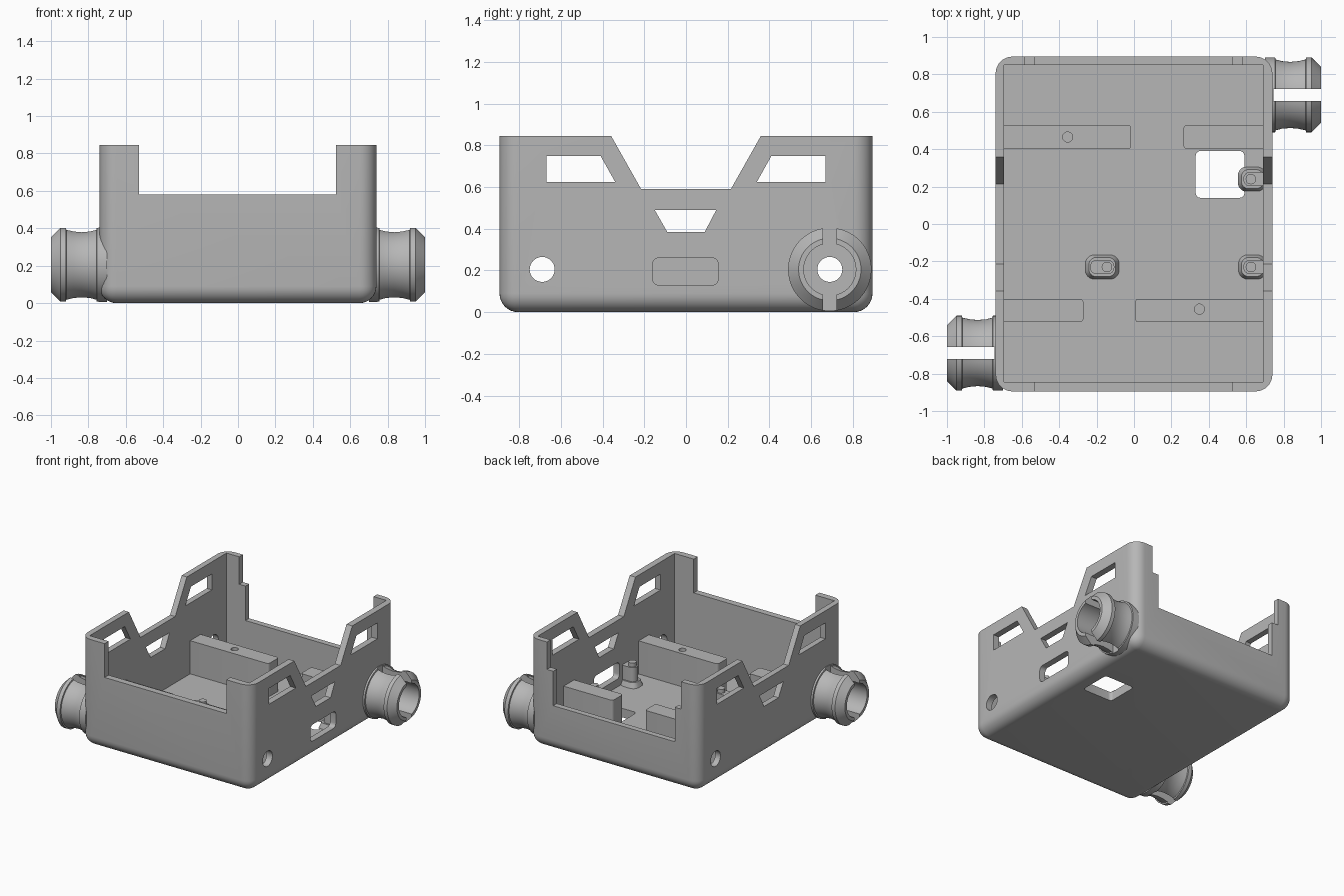
import bpy, bmesh, math
from mathutils import Matrix, Vector

if "Cube" in bpy.data.objects:
    bpy.data.objects.remove(bpy.data.objects["Cube"], do_unlink=True)

grey = bpy.data.materials.new("plain grey")
grey.use_nodes = True
grey.diffuse_color = (0.47, 0.47, 0.47, 1)
grey.node_tree.nodes["Principled BSDF"].inputs["Base Color"].default_value = (0.47, 0.47, 0.47, 1)

FLOOR = 0.07
AXES = {"x": lambda a, b, t: (t, a, b), "y": lambda a, b, t: (a, t, b), "z": lambda a, b, t: (a, b, t)}


def finish(name, bm):
    bmesh.ops.recalc_face_normals(bm, faces=bm.faces)
    mesh = bpy.data.meshes.new(name)
    bm.to_mesh(mesh)
    bm.free()
    mesh.materials.append(grey)
    obj = bpy.data.objects.new(name, mesh)
    bpy.context.collection.objects.link(obj)
    return obj


def prism(name, points, axis, low, high, radius=0.0, foot=False):
    """Extrude an outline along an axis, optionally rounding its corners or tapering its top."""
    bm = bmesh.new()
    rings = [[bm.verts.new(AXES[axis](a, b, t)) for a, b in points] for t in (low, high)]
    n = len(points)
    bm.faces.new(rings[0])
    bm.faces.new(rings[1])
    for i in range(n):
        j = (i + 1) % n
        bm.faces.new((rings[0][i], rings[0][j], rings[1][j], rings[1][i]))
    if radius:
        edges = [bm.edges.get((rings[0][i], rings[1][i])) for i in range(n)]
        bmesh.ops.bevel(bm, geom=edges, offset=radius, segments=6, profile=0.5, affect="EDGES")
    if foot:
        centre = sum((v.co for v in bm.verts), Vector()) / len(bm.verts)
        for v in bm.verts:
            if v.co.z > high - 1e-4:
                v.co.x += (centre.x - v.co.x) * 0.25
                v.co.y += (centre.y - v.co.y) * 0.25
    return finish(name, bm)


def rect(a0, a1, b0, b1):
    return [(a0, b0), (a1, b0), (a1, b1), (a0, b1)]


def disc(a, b, r, n=32):
    return [(a + r * math.cos(2 * math.pi * i / n), b + r * math.sin(2 * math.pi * i / n)) for i in range(n)]


def mirrored(points):
    return [(-a, b) for a, b in points]


def select(obj):
    bpy.ops.object.select_all(action="DESELECT")
    obj.select_set(True)
    bpy.context.view_layer.objects.active = obj


def cut(obj, cutters):
    select(obj)
    for cutter in cutters:
        cutter.hide_render = True
        mod = obj.modifiers.new("cut", "BOOLEAN")
        mod.operation = "DIFFERENCE"
        mod.solver = "EXACT"
        mod.object = cutter
        bpy.ops.object.modifier_apply(modifier=mod.name)
        bpy.data.objects.remove(cutter, do_unlink=True)


def smooth(obj):
    select(obj)
    bpy.ops.object.shade_smooth_by_angle(angle=math.radians(28))


# Tray body: box with rounded upright and bottom edges
bm = bmesh.new()
bmesh.ops.create_cube(bm, size=1, matrix=Matrix.Translation((0, 0, 0.4225)) @ Matrix.Diagonal((1.48, 1.79, 0.845, 1)))
round_edges = [e for e in bm.edges if min(v.co.z for v in e.verts) < 0.01]
bmesh.ops.bevel(bm, geom=round_edges, offset=0.09, segments=8, profile=0.5, affect="EDGES")
tray = finish("tray_body", bm)

window = [(-0.67, 0.75), (-0.41, 0.75), (-0.34, 0.625), (-0.67, 0.625)]
cut(tray, [
    prism("cavity", rect(-0.695, 0.69, -0.845, 0.85), "z", FLOOR, 1.2),
    # Dips in the side walls and end walls
    prism("side_dip", [(-0.39, 0.9), (-0.215, 0.59), (0.215, 0.59), (0.39, 0.9)], "x", -1, 1),
    prism("front_dip", rect(-0.53, 0.525, 0.58, 1), "y", -1, -0.8),
    prism("back_dip", [(-0.53, 0.36), (0.525, 0.36), (0.525, 0.63), (0.58, 0.63), (0.58, 1),
                       (-0.585, 1), (-0.585, 0.63), (-0.53, 0.63)], "y", 0.8, 1),
    # Side windows and ports
    prism("window_front", window, "x", -1, 1),
    prism("window_back", mirrored(window), "x", -1, 1),
    prism("window_middle", [(-0.15, 0.49), (0.145, 0.49), (0.09, 0.385), (-0.09, 0.385)], "x", -1, 1),
    prism("port_front", disc(-0.69, 0.205, 0.06), "x", -1, 1),
    prism("port_back", disc(0.69, 0.205, 0.06), "x", -1, 1),
    prism("side_slot", rect(-0.16, 0.155, 0.13, 0.26), "x", 0.6, 1, 0.03),
    prism("floor_opening", rect(0.33, 0.59, 0.14, 0.39), "z", -0.2, 0.3, 0.025),
])
smooth(tray)

# Hose connectors: lathed barbs, split by an upright slot
profile = [(0.7, 0.06), (0.7, 0.2), (0.755, 0.2), (0.757, 0.19), (0.79, 0.181), (0.835, 0.177),
           (0.88, 0.181), (0.918, 0.19), (0.92, 0.2), (0.95, 0.2), (1.0, 0.15), (1.0, 0.125),
           (0.745, 0.125), (0.745, 0.06)]


def connector(name, turn):
    bm = bmesh.new()
    steps = 56
    rings = []
    for k in range(steps):
        a = 2 * math.pi * (k + 0.5) / steps
        rings.append([bm.verts.new((x, 0.69 + r * math.cos(a), 0.205 + r * math.sin(a))) for x, r in profile])
    for k in range(steps):
        p, q = rings[k], rings[(k + 1) % steps]
        for i in range(len(profile)):
            j = (i + 1) % len(profile)
            bm.faces.new((p[i], p[j], q[j], q[i]))
    obj = finish(name, bm)
    cut(obj, [prism("split", rect(0.657, 0.723, -0.2, 0.6), "x", 0.746, 1.2)])
    obj.data.transform(Matrix.Rotation(turn, 4, "Z"))
    smooth(obj)


connector("left_hose_connector", 0)
connector("right_hose_connector", math.pi)

# Support rails, two of them with a screw hole
RAIL_TOP = 0.33
rails = {
    "back_right_rail": (-0.72, -0.015, 0.4, 0.53, (-0.355, 0.465)),
    "back_left_rail": (0.265, 0.715, 0.4, 0.53, None),
    "front_right_rail": (-0.72, -0.27, -0.525, -0.4, None),
    "front_left_rail": (0.005, 0.715, -0.525, -0.4, (0.35, -0.455)),
}
for name, (x0, x1, y0, y1, hole) in rails.items():
    rail = prism(name, rect(x0, x1, y0, y1), "z", FLOOR - 0.02, RAIL_TOP, 0.02)
    if hole:
        cut(rail, [prism("screw_hole", disc(*hole, 0.027, 20), "z", 0.2, 0.5)])
    smooth(rail)

# Locating bosses: flared foot, oblong body and pin
bosses = {
    "middle_boss": (-0.235, -0.105, -0.23, -0.145),
    "front_side_boss": (0.585, 0.71, -0.23, 0.625),
    "back_side_boss": (0.585, 0.71, 0.24, 0.625),
}
for name, (x0, x1, y, pin_x) in bosses.items():
    outer = min(x1 + 0.03, 0.71)
    smooth(prism(name + "_foot", rect(x0 - 0.03, outer, y - 0.068, y + 0.068), "z", FLOOR - 0.01, 0.11, 0.05, True))
    smooth(prism(name, rect(x0, x1, y - 0.038, y + 0.038), "z", FLOOR - 0.01, 0.22, 0.036))
    smooth(prism(name + "_pin", disc(pin_x, y, 0.028, 20), "z", 0.2, 0.25))
